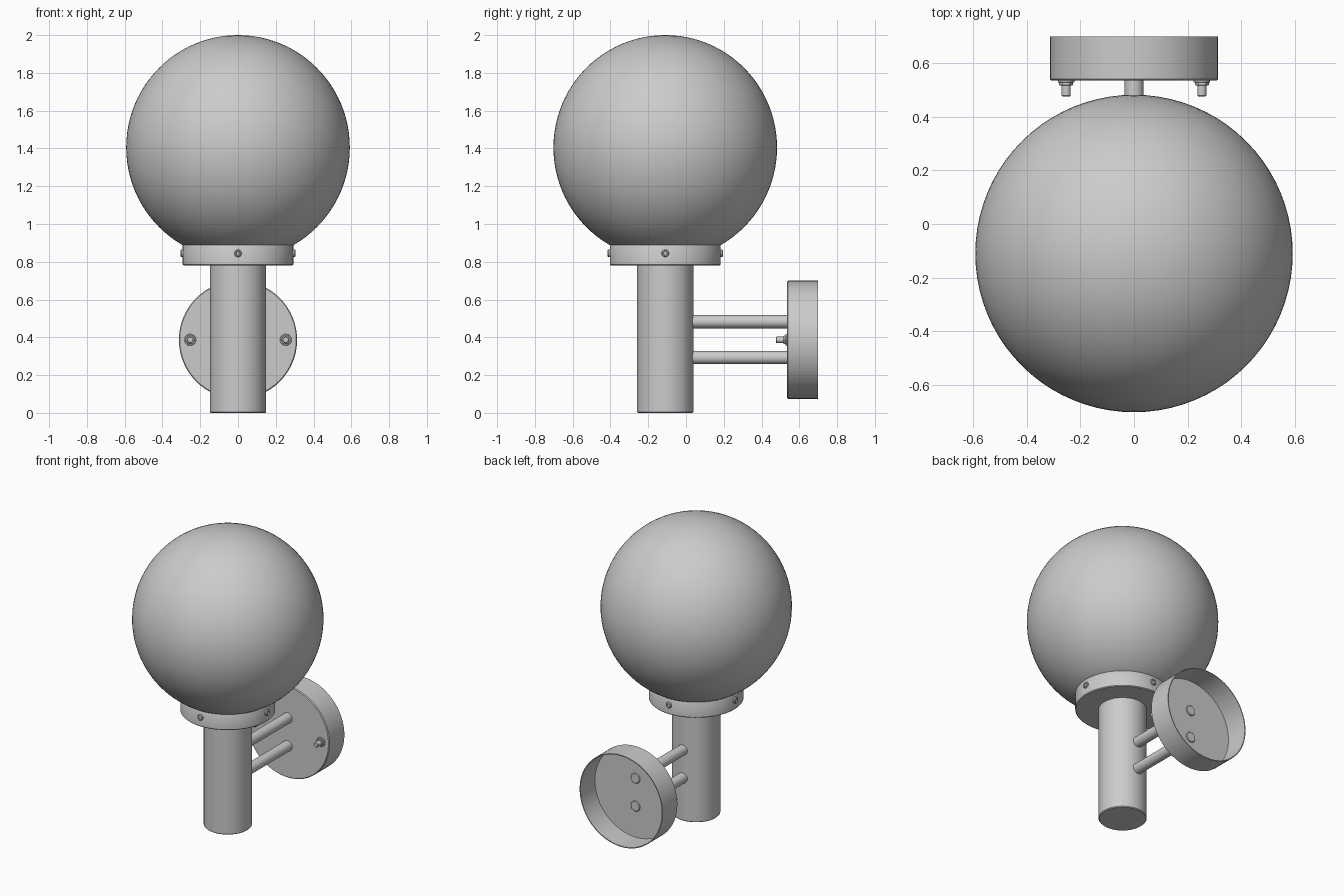
import bpy, bmesh, math
from mathutils import Matrix, Euler

if "Cube" in bpy.data.objects:
    bpy.data.objects.remove(bpy.data.objects["Cube"])

CY = -0.11            # y of the lamp axis
WALL_Z = 0.387        # height of the wall plate centre
TO_BACK = (-math.pi / 2, 0, 0)
TO_FRONT = (math.pi / 2, 0, 0)


def lathe(name, profile, loc, rot=(0, 0, 0), sides=48):
    """Spin a (radius, height) profile round local z."""
    bm = bmesh.new()
    verts = [bm.verts.new((r, 0, z)) for r, z in profile]
    edges = [bm.edges.new(p) for p in zip(verts, verts[1:])]
    bmesh.ops.spin(bm, geom=verts + edges, cent=(0, 0, 0), axis=(0, 0, 1),
                   angle=2 * math.pi, steps=sides)
    bmesh.ops.remove_doubles(bm, verts=bm.verts, dist=1e-5)
    bmesh.ops.recalc_face_normals(bm, faces=bm.faces)
    bm.transform(Matrix.Translation(loc) @ Euler(rot).to_matrix().to_4x4())
    mesh = bpy.data.meshes.new(name)
    bm.to_mesh(mesh)
    bm.free()
    ob = bpy.data.objects.new(name, mesh)
    bpy.context.collection.objects.link(ob)
    bpy.ops.object.select_all(action='DESELECT')
    ob.select_set(True)
    bpy.context.view_layer.objects.active = ob
    bpy.ops.object.shade_smooth_by_angle(angle=math.radians(35))
    return ob


def rod(r, h, b=0.004):
    """Closed cylinder profile with a small edge bevel."""
    return [(0, 0), (r - b, 0), (r, b), (r, h - b), (r - b, h), (0, h)]


# Globe shade with a neck that sits in the collar
R, N = 0.592, 40
low = math.radians(150)
arc = [(R * math.sin(low * i / N), 1.405 + 0.595 * math.cos(low * i / N)) for i in range(N + 1)]
arc[0] = (0, 2.0)
lathe("globe", arc + [(0.275, 0.88), (0.275, 0.80), (0, 0.80)], (0, CY, 0), sides=80)

# Collar cup
lathe("collar", [(0, 0.78), (0.288, 0.78), (0.293, 0.785), (0.293, 0.90), (0.291, 0.903),
                 (0.283, 0.903), (0.283, 0.79), (0, 0.79)], (0, CY, 0), sides=64)

# Four retaining screws round the collar
for i in range(4):
    a = i * math.pi / 2
    lathe(f"collar_screw_{i + 1}",
          [(0, 0), (0.02, 0), (0.02, 0.018), (0.016, 0.023), (0.011, 0.023), (0.009, 0.017), (0, 0.017)],
          (0.282 * math.cos(a), CY + 0.282 * math.sin(a), 0.845),
          (0, math.pi / 2, a), 20)

# Post
lathe("post", rod(0.149, 0.785, 0.005), (0, CY, 0), sides=64)

# Two arms from the post to the wall plate
for name, z in (("upper_arm", 0.483), ("lower_arm", 0.293)):
    lathe(name, rod(0.035, 0.55), (0, 0.0, z), TO_BACK, 32)

# Wall plate: shallow cup, open at the back
lathe("wall_plate", [(0, 0), (0.308, 0), (0.313, 0.005), (0.313, 0.165),
                     (0.307, 0.165), (0.307, 0.008), (0, 0.008)],
      (0, 0.535, WALL_Z), TO_BACK, 64)

# Fixing bolts with washer and hex nut
for side, x in (("left", -0.253), ("right", 0.253)):
    loc = (x, 0.537, WALL_Z)
    lathe(f"{side}_washer", rod(0.031, 0.009, 0.002), loc, TO_FRONT, 24)
    lathe(f"{side}_nut", rod(0.026, 0.02, 0.002), loc, TO_FRONT, 6)
    lathe(f"{side}_bolt", rod(0.017, 0.061, 0.003), loc, TO_FRONT, 20)
